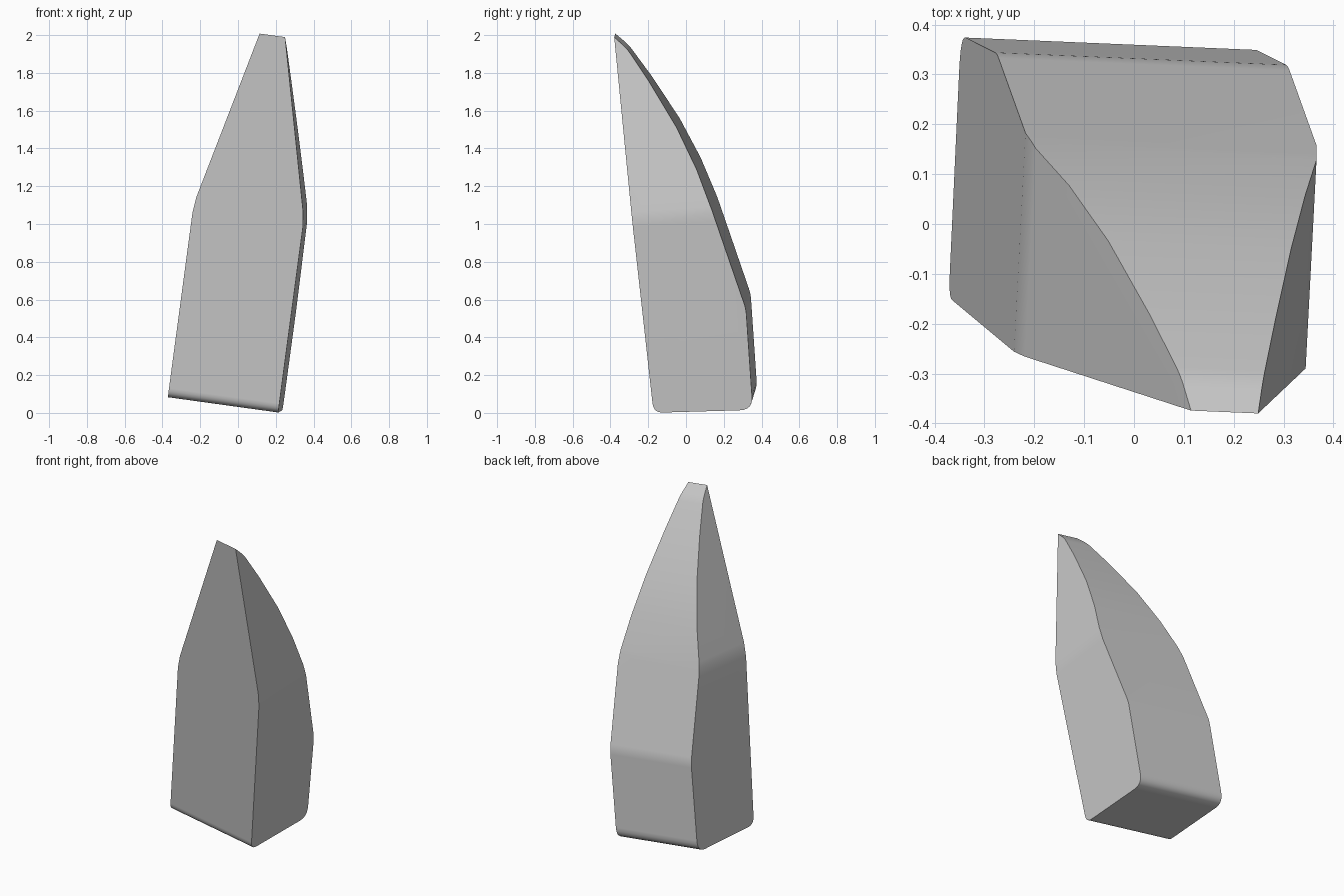
import bpy, bmesh
from mathutils import Vector, Matrix

cube = bpy.data.objects.get("Cube")
if cube:
    bpy.data.objects.remove(cube, do_unlink=True)

grey = bpy.data.materials.new("plain_grey")
grey.use_nodes = True
COLOUR = (0.6, 0.6, 0.6, 1)
grey.diffuse_color = COLOUR
grey.node_tree.nodes["Principled BSDF"].inputs["Base Color"].default_value = COLOUR

HALF, TIP_HALF, KNEE, TIP = 0.295, 0.07, 1.08, 2.02

# Side profile: depth, height, corner rounding distance
PROFILE = [(-0.160, 0.042, 0.05), (0.366, 0.020, 0.07), (0.371, 0.56, 0.03),
           (0.234, 1.09, 0), (0.165, 1.313, 0), (0.073, 1.538, 0),
           (-0.055, 1.782, 0), (-0.161, 1.962, 0.03), (-0.226, 2.028, 0)]


def rounded(profile, steps=6):
    """Replace each rounded corner with a short smooth arc."""
    points = []
    for i, (d, h, r) in enumerate(profile):
        p = Vector((d, h))
        if not r:
            points.append(p)
            continue
        before = Vector(profile[i - 1][:2])
        after = Vector(profile[(i + 1) % len(profile)][:2])
        a = p + (before - p).normalized() * r
        b = p + (after - p).normalized() * r
        for k in range(steps + 1):
            t = k / steps
            points.append(a * (1 - t) ** 2 + p * 2 * t * (1 - t) + b * t * t)
    return points


def clip(bm, point, normal):
    """Cut away everything beyond a plane and cap the opening."""
    cut = bmesh.ops.bisect_plane(bm, geom=bm.verts[:] + bm.edges[:] + bm.faces[:],
                                 plane_co=point, plane_no=normal, clear_outer=True)
    edges = [e for e in cut["geom_cut"] if isinstance(e, bmesh.types.BMEdge)]
    bmesh.ops.contextual_create(bm, geom=edges)


# Extruded body
bm = bmesh.new()
base = bm.faces.new([bm.verts.new((-HALF, p.x, p.y)) for p in rounded(PROFILE)])
side = bmesh.ops.extrude_face_region(bm, geom=[base], use_keep_orig=True)
bmesh.ops.translate(bm, vec=(2 * HALF, 0, 0),
                    verts=[v for v in side["geom"] if isinstance(v, bmesh.types.BMVert)])
bmesh.ops.recalc_face_normals(bm, faces=bm.faces[:])

# Tapered upper flanks with softened knees
rise, inset = TIP - KNEE, HALF - TIP_HALF
for s in (-1, 1):
    clip(bm, (s * HALF, 0, KNEE), (s * rise, 0, inset))
    clip(bm, (s * (HALF - 0.005), 0, KNEE), (s * rise * 2, 0, inset))
bmesh.ops.recalc_face_normals(bm, faces=bm.faces[:])

mesh = bpy.data.meshes.new("wedge_body")
bm.to_mesh(mesh)
bm.free()
mesh.materials.append(grey)
body = bpy.data.objects.new("wedge_body", mesh)
bpy.context.collection.objects.link(body)

# Lean and slight twist
across = Vector((0.99, -0.042, -0.137)).normalized()
up = across.cross(Vector((0.05, 0.99, 0.07))).normalized()
depth = up.cross(across)
body.matrix_world = (Matrix.Translation(across * -0.078)
                     @ Matrix((across, depth, up)).transposed().to_4x4())

# Smooth shading that keeps the broad faces flat
bpy.context.view_layer.objects.active = body
body.select_set(True)
bpy.ops.object.shade_smooth_by_angle(angle=0.52)
weighted = body.modifiers.new("even_shading", "WEIGHTED_NORMAL")
weighted.keep_sharp = True
